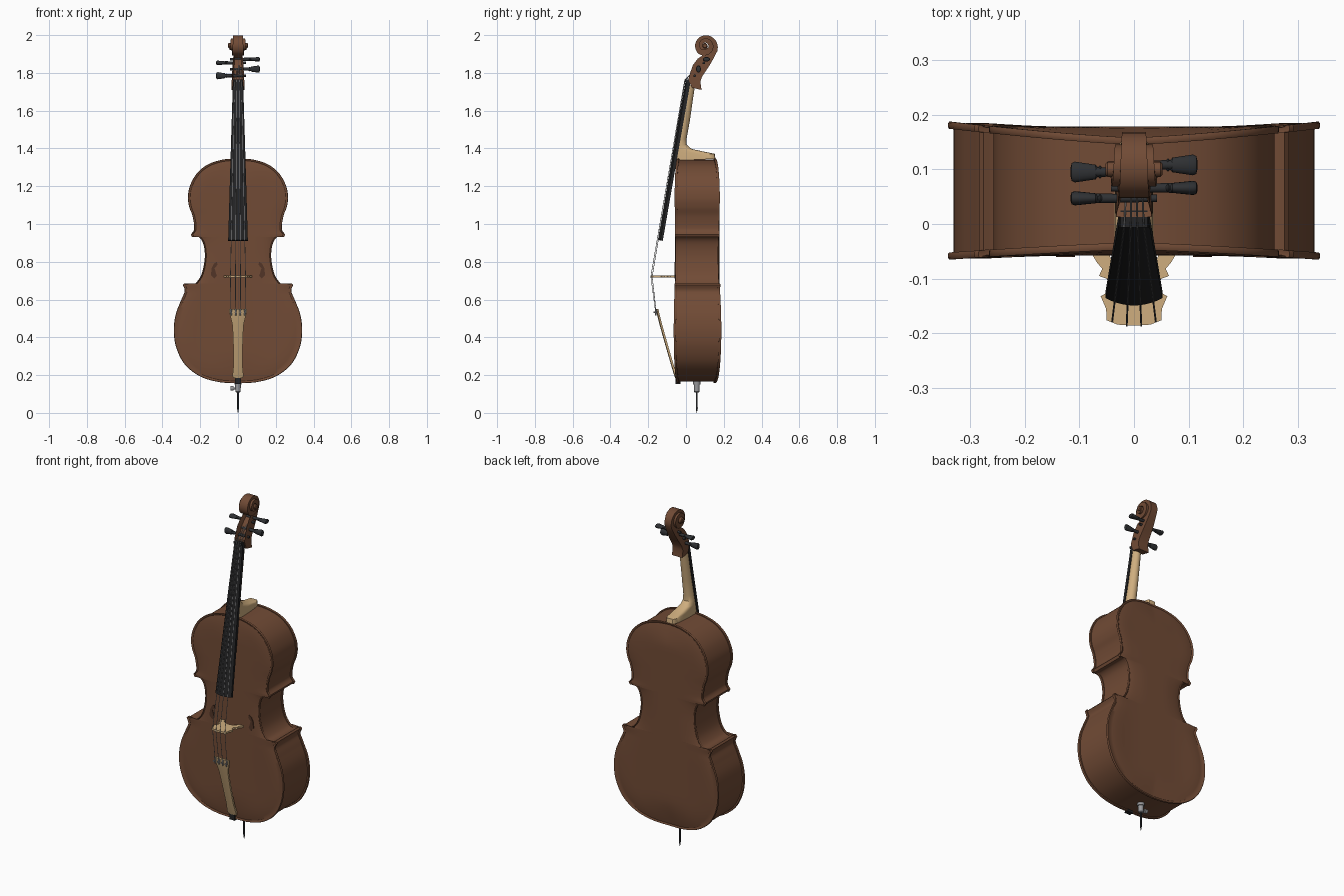
import bpy, bmesh, math
from mathutils import Vector

if "Cube" in bpy.data.objects:
    bpy.data.objects.remove(bpy.data.objects["Cube"])


def material(name, r, g, b):
    m = bpy.data.materials.new(name)
    m.diffuse_color = (r, g, b, 1)
    m.use_nodes = True
    m.node_tree.nodes["Principled BSDF"].inputs["Base Color"].default_value = m.diffuse_color
    return m


BROWN = material("brown varnish", 0.165, 0.070, 0.036)
DARK = material("dark brown", 0.085, 0.036, 0.02)
TAN = material("pale maple", 0.62, 0.42, 0.21)
BLACK = material("ebony black", 0.017, 0.017, 0.018)
PEG = material("charcoal", 0.028, 0.030, 0.033)
METAL = material("grey metal", 0.32, 0.32, 0.33)


def finish(name, bm, mat, angle=35):
    bmesh.ops.remove_doubles(bm, verts=bm.verts, dist=1e-5)
    bmesh.ops.recalc_face_normals(bm, faces=bm.faces)
    me = bpy.data.meshes.new(name)
    bm.to_mesh(me)
    bm.free()
    me.materials.append(mat)
    ob = bpy.data.objects.new(name, me)
    bpy.context.collection.objects.link(ob)
    bpy.ops.object.select_all(action='DESELECT')
    ob.select_set(True)
    bpy.context.view_layer.objects.active = ob
    bpy.ops.object.shade_smooth_by_angle(angle=math.radians(angle))
    return ob


def loft_bm(rings, caps=True):
    bm = bmesh.new()
    rows = [[bm.verts.new(p) for p in r] for r in rings]
    n = len(rows[0])
    for a, b in zip(rows, rows[1:]):
        for i in range(n):
            bm.faces.new((a[i], a[(i + 1) % n], b[(i + 1) % n], b[i]))
    if caps:
        bm.faces.new(rows[0])
        bm.faces.new(rows[-1])
    return bm


def loft(name, rings, mat, caps=True):
    return finish(name, loft_bm(rings, caps), mat)


def tube(name, pts, radii, mat, n=16, sx=1, sy=1):
    pts = [Vector(p) for p in pts]
    q = (pts[-1] - pts[0]).to_track_quat('Z', 'Y')
    ang = [2 * math.pi * k / n for k in range(n)]
    return loft(name, [[p + q @ Vector((math.cos(a) * r * sx, math.sin(a) * r * sy, 0)) for a in ang]
                       for p, r in zip(pts, radii)], mat)


def smooth_path(pts, steps=7):
    """Catmull-Rom through 2D points"""
    P = [Vector(p) for p in pts]
    P = [P[0]] + P + [P[-1]]
    out = []
    for i in range(1, len(P) - 2):
        a, b, c, d = P[i - 1:i + 3]
        for s in range(steps):
            t = s / steps
            out.append(0.5 * (2 * b + (c - a) * t + (2 * a - 5 * b + 4 * c - d) * t * t
                              + (3 * b - a - 3 * c + d) * t ** 3))
    return out + [P[-1]]


def plate(name, outline, axis, lo, hi, mat):
    """Flat outline extruded along y ('y': points are x,z) or z ('z': points are x,y)"""
    f = (lambda p, h: (p[0], h, p[1])) if axis == 'y' else (lambda p, h: (p[0], p[1], h))
    return loft(name, [[f(p, lo) for p in outline], [f(p, hi) for p in outline]], mat)


# ---- body: outline in three runs, broken at the corners
lower = [(0, .157), (.10, .163), (.2, .193), (.28, .255), (.325, .34), (.34, .43), (.33, .52),
         (.30, .60), (.282, .645), (.292, .677)]
waist = [(.284, .686), (.255, .676), (.225, .687), (.195, .73), (.178, .80), (.177, .86),
         (.19, .91), (.215, .934), (.243, .93)]
upper = [(.25, .945), (.232, .975), (.24, 1.04), (.258, 1.09), (.265, 1.14), (.255, 1.20),
         (.22, 1.265), (.16, 1.315), (.08, 1.341), (0, 1.347)]
half = smooth_path(lower) + smooth_path(waist) + smooth_path(upper)
spine, run = [], .42
for p in half:
    run = max(run, min(p.y, 1.12))
    spine.append(run)


def body_ring(t, side, push):
    pts = []
    for p, s in zip(half, spine):
        x, z = p.x * (1 - t), p.y + (s - p.y) * t
        k = (abs(p.x) / .34) ** 1.3
        rim, dome = (.158 + .029 * k, .178) if side > 0 else (-.047 - .018 * k, -.058)
        u = min(t / .6, 1)
        pts.append((x, rim + (dome - rim) * u * u * (3 - 2 * u) - side * push, z))
    return pts + [(-x, y, z) for x, y, z in pts[-2:0:-1]]


prof = [(1, 0), (.75, 0), (.6, 0), (.45, 0), (.32, 0), (.2, 0), (.1, .002), (.045, .004),
        (.02, 0), (.006, 0), (0, .003), (0, .010), (.006, .013), (.03, .013)]
loft("body", [body_ring(t, 1, d) for t, d in prof] + [body_ring(t, -1, d) for t, d in prof[::-1]],
     BROWN, caps=False)

# ---- sound holes
hole = [(.112, .725), (.125, .712), (.143, .73), (.14, .765), (.128, .79), (.112, .80), (.108, .785), (.124, .765)]
for sgn, nm in ((1, "right"), (-1, "left")):
    plate("sound_hole_" + nm, [(sgn * x, z) for x, z in hole], 'y', -.0605, -.053, DARK)


# ---- fingerboard and tailpiece: arched boards
def board(name, secs, sag, thick, mat):
    rings = []
    for z, y, w, tilt in secs:
        r = [(w * i / 5, y + sag * (w / .05) * (i / 5) ** 2, z) for i in range(-5, 6)]
        rings.append(r + [(w, y + thick, z + tilt), (0, y + thick, z + tilt), (-w, y + thick, z + tilt)])
    return loft(name, rings, mat)


board("fingerboard", [(1.757, -.002, .027, -.004), (1.33, -.077, .040, -.004), (.915, -.149, .052, -.004)],
      .013, .026, BLACK)
board("tailpiece", [(.55, -.160, .049, 0), (.53, -.156, .046, 0), (.49, -.146, .035, 0), (.46, -.138, .029, 0),
                    (.36, -.110, .025, 0), (.25, -.078, .024, 0), (.20, -.063, .029, 0), (.185, -.058, .026, 0)],
      .006, .014, TAN)
plate("nut", [(-.027, 1.752), (.027, 1.752), (.025, 1.764), (-.025, 1.764)], 'y', -.006, .025, BLACK)
plate("tail_saddle", [(-.018, .152), (.018, .152), (.014, .188), (-.014, .188)], 'y', -.056, -.03, BLACK)

# ---- neck and heel: rounded back, flat front
neck = []
for yf, zf, yb, zb, w, e in [(.014, 1.745, .045, 1.715, .026, 1), (.004, 1.67, .038, 1.67, .027, 1),
                             (-.018, 1.55, .021, 1.55, .029, 1), (-.036, 1.45, .003, 1.45, .033, 1),
                             (-.042, 1.415, .004, 1.42, .034, .9), (-.046, 1.395, .03, 1.397, .035, .7),
                             (-.049, 1.38, .10, 1.382, .035, .5), (-.050, 1.368, .152, 1.372, .035, .4),
                             (-.054, 1.336, .156, 1.345, .036, .4)]:
    ring = []
    for k in range(15):
        a = math.pi * k / 14
        c, s = math.cos(a), max(math.sin(a), 0) ** e
        c = math.copysign(abs(c) ** e, c)
        ring.append((w * c, yf + (yb - yf) * s, zf + (zb - zf) * s))
    neck.append(ring)
loft("neck", neck, TAN)

# ---- pegbox flowing into a spiral scroll (front y,z / back y,z / half width)
secs = [(.03, 1.722, .082, 1.710, .034), (.013, 1.766, .076, 1.752, .033), (.022, 1.80, .085, 1.780, .031),
        (.036, 1.84, .112, 1.82, .029), (.062, 1.875, .134, 1.855, .026), (.092, 1.895, .150, 1.885, .023)]
cy, cz = .100, 1.944
turns = 50
for k in range(turns + 1):
    f = k / turns
    a = math.radians(-22 + 800 * f)
    r = .066 * (1 - f) ** .8 + .006
    if k < 16:
        r -= .010 * math.sin(math.pi * k / 16)
    ri = r * .42
    secs.append((cy + ri * math.cos(a), cz + ri * math.sin(a), cy + r * math.cos(a), cz + r * math.sin(a),
                 .021 + .028 * f))
bm = loft_bm([[(-w, fy, fz), (w, fy, fz), (w, by, bz), (-w, by, bz)] for fy, fz, by, bz, w in secs])
bm.faces.ensure_lookup_table()
cavity = [bm.faces[4 * i] for i in range(1, 5)]   # front faces of the pegbox
bmesh.ops.recalc_face_normals(bm, faces=bm.faces)
bmesh.ops.inset_region(bm, faces=cavity, thickness=.008)
bmesh.ops.translate(bm, verts=list({v for f in cavity for v in f.verts}), vec=(0, .028, -.012))
finish("pegbox_scroll", bm, BROWN)
tube("scroll_eye", [(-.052, cy, cz), (-.048, cy, cz), (.048, cy, cz), (.052, cy, cz)],
     [.010, .014, .014, .010], BROWN)

# ---- pegs
pegs = [(-1, .095, 1.853, 0), (-1, .047, 1.785, 1), (1, .108, 1.872, 0), (1, .066, 1.82, 1)]
for i, (s, y, z, turn) in enumerate(pegs):
    tube(f"peg_shaft_{i+1}", [(-s * .042, y, z), (s * .07, y, z)], [.0065, .009], PEG)
    head = tube(f"peg_head_{i+1}", [(s * x, 0, 0) for x in (.058, .062, .066, .07, .108, .114, .116)],
                [.009, .013, .009, .014, .020, .017, .008], PEG)
    head.location = (0, y, z)
    head.scale = (1, .65, .95) if turn else (1, .95, .6)

# ---- bridge
br = [(0, -.186), (.03, -.184), (.050, -.176), (.051, -.155), (.061, -.132), (.05, -.126), (.044, -.114),
      (.050, -.100), (.064, -.095), (.058, -.082), (.068, -.070), (.077, -.055), (.045, -.055),
      (.040, -.072), (.022, -.084), (0, -.088)]
plate("bridge", br + [(-x, y) for x, y in br[-2:0:-1]], 'z', .716, .727, TAN)

# ---- strings and fine tuners
ends = [1, 0, 2, 3]
for i in range(4):
    u = (i - 1.5) / 1.5
    d = .008 * u * u
    peg = pegs[ends[i]]
    tube(f"string_{i+1}", [(.015 * u, peg[1], peg[2]), (.018 * u, -.007 + d * .4, 1.764),
                           (.040 * u, -.187 + d, .722), (.038 * u, -.163 + d * .5, .545)],
         [.0017] * 4, METAL, 6)
    tube(f"fine_tuner_{i+1}", [(.038 * u, -.158, .548), (.036 * u, -.160, .515)], [.005, .004], METAL, 10)
    tube(f"tuner_screw_{i+1}", [(.037 * u, -.156, .53), (.037 * u, -.172, .533)], [.003, .005], METAL, 10)

# ---- endpin with collar and thumb screw
tube("endpin_collar", [(0, .057, z) for z in (.165, .15, .149, .112, .108)], [.020, .019, .015, .014, .010], METAL)
tube("endpin", [(0, .057, z) for z in (.12, .03, .026, .0)], [.005, .005, .0055, .001], PEG, 12)
tube("endpin_screw", [(-.01, .057, .13), (-.024, .057, .13), (-.025, .057, .13), (-.04, .057, .13)],
     [.005, .005, .012, .012], METAL, 12)
